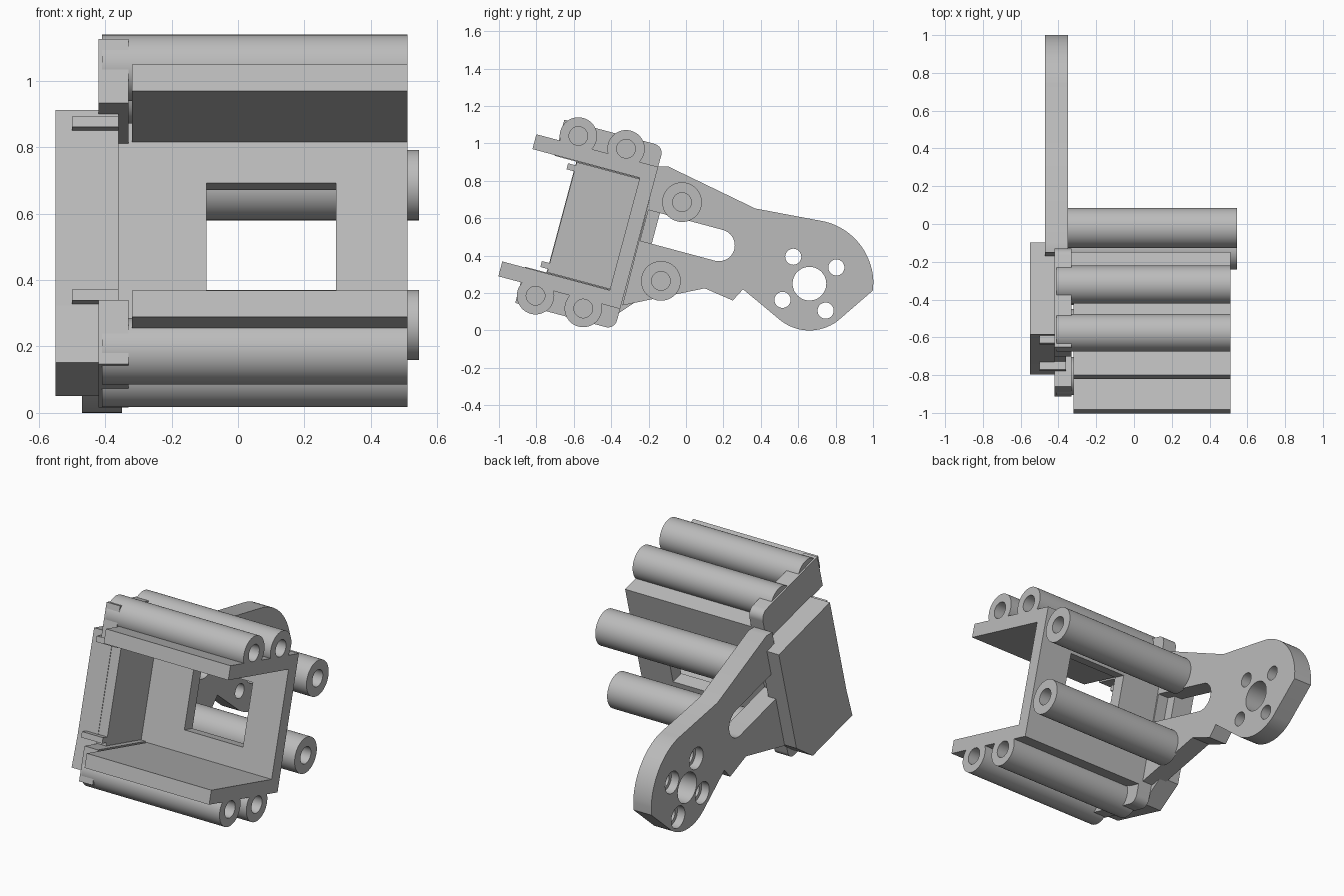
import bpy, bmesh
from math import sin, cos, pi, radians

cube = bpy.data.objects.get("Cube")
if cube:
    bpy.data.objects.remove(cube, do_unlink=True)

grey = bpy.data.materials.new("light grey plastic")
grey.use_nodes = True
GREY = (0.5, 0.5, 0.5, 1)
grey.diffuse_color = GREY
grey.node_tree.nodes["Principled BSDF"].inputs["Base Color"].default_value = GREY

TILT = radians(15)
MID = 0.413  # middle height of the tilted bracket


def tilted(points):
    """Bracket coordinates (depth, height) to world (y, z)."""
    return [(a * cos(TILT) + b * sin(TILT), b * cos(TILT) - a * sin(TILT)) for a, b in points]


def mirrored(points):
    return [(a, 2 * MID - b) for a, b in points]


def rect(a0, a1, b0, b1):
    return [(a0, b0), (a1, b0), (a1, b1), (a0, b1)]


def arc(cy, cz, r, start, end, steps):
    angles = [radians(start + (end - start) * i / steps) for i in range(steps + 1)]
    return [(cy + r * cos(t), cz + r * sin(t)) for t in angles]


def circle(cy, cz, r):
    return arc(cy, cz, r, 0, 360, 48)[:-1]


def prism(name, profile, x0, x1):
    """Extrude a (y, z) profile along x."""
    bm = bmesh.new()
    face = bm.faces.new([bm.verts.new((x0, y, z)) for y, z in profile])
    grown = bmesh.ops.extrude_face_region(bm, geom=[face])["geom"]
    moved = [v for v in grown if isinstance(v, bmesh.types.BMVert)]
    bmesh.ops.translate(bm, verts=moved, vec=(x1 - x0, 0, 0))
    bmesh.ops.recalc_face_normals(bm, faces=bm.faces)
    mesh = bpy.data.meshes.new(name)
    bm.to_mesh(mesh)
    bm.free()
    mesh.materials.append(grey)
    obj = bpy.data.objects.new(name, mesh)
    bpy.context.collection.objects.link(obj)
    return obj


def select(obj):
    bpy.ops.object.select_all(action="DESELECT")
    obj.select_set(True)
    bpy.context.view_layer.objects.active = obj


def cut(obj, profile, x0, x1):
    cutter = prism("cutter", profile, x0, x1)
    cutter.hide_render = True
    mod = obj.modifiers.new("cut", "BOOLEAN")
    mod.operation = "DIFFERENCE"
    mod.solver = "EXACT"
    mod.object = cutter
    select(obj)
    bpy.ops.object.modifier_apply(modifier=mod.name)
    bpy.data.objects.remove(cutter, do_unlink=True)


def smooth(obj):
    select(obj)
    bpy.ops.object.shade_smooth_by_angle(angle=radians(30))


def tube(name, centre, r, x0, x1):
    y, z = tilted([centre])[0]
    obj = prism(name, circle(y, z, r), x0, x1)
    cut(obj, circle(y, z, 0.05), x0 + 0.05, x1 + 0.1)
    smooth(obj)


# Back wall with its window
wall = prism("back_wall", tilted(rect(-0.45, -0.37, 0.02, 0.806)), -0.42, 0.51)
cut(wall, tilted(rect(-0.6, -0.2, 0.23, 0.596)), -0.095, 0.295)

# Upper and lower halves: plate, end plate and two tubes each
plate = rect(-1.044, -0.45, 0.724, 0.806)
end_plate = [(-0.92, 0.72), (-0.37, 0.72)] + arc(-0.42, 0.87, 0.05, 0, 90, 8) + [(-0.92, 0.92)]
for side, flip in (("upper", list), ("lower", mirrored)):
    prism(side + "_plate", tilted(flip(plate)), -0.32, 0.51)
    smooth(prism(side + "_end_plate", tilted(flip(end_plate)), -0.42, -0.33))
    for place, depth in (("front", -0.825), ("rear", -0.561)):
        centre = flip([(depth, 0.855)])[0]
        tube(side + "_" + place + "_tube", centre, 0.1, -0.41, 0.51)
    prism(side + "_lip", tilted(flip(rect(-0.84, -0.78, 0.667, 0.7))), -0.5, -0.36)

# Side housing and its inner block
housing = [(-0.81, -0.06), (-0.42, -0.06), (-0.297, 0.08), (-0.297, 0.73), (-0.8, 0.73), (-0.8, 0.12)]
prism("side_housing", tilted(housing), -0.55, -0.42)
prism("inner_block", tilted(rect(-0.797, -0.44, 0.108, 0.718)), -0.43, -0.36)

# Mounting arm with round end
HUB = (0.66, 0.25)
outline = [(-0.34, 0.134), (0.10, 0.225), (0.25, 0.16), (0.305, 0.22)]
outline += arc(*HUB, 0.25, 232, 307, 16)
outline += [(1.0, 0.214)] + arc(*HUB, 0.342, 2, 76, 20)
outline += [(0.37, 0.652), (-0.096, 0.877), (-0.15, 0.877)]
arm = prism("mounting_arm", outline, -0.47, -0.35)
slot = [(-0.36, 0.4)] + arc(0.052, 0.485, 0.085, -90, 90, 24) + [(-0.36, 0.57)]
cut(arm, tilted(slot), -0.6, -0.2)
cut(arm, circle(*HUB, 0.09), -0.6, -0.2)
for i in range(4):
    t = radians(31 + 90 * i)
    y, z = HUB[0] + 0.168 * cos(t), HUB[1] + 0.168 * sin(t)
    cut(arm, circle(y, z, 0.043), -0.6, -0.2)
    cut(arm, circle(y, z, 0.065), -0.6, -0.42)
smooth(arm)

# Rear tubes beside the arm
tube("upper_back_tube", (-0.198, 0.657), 0.106, -0.36, 0.545)
tube("lower_back_tube", (-0.198, 0.221), 0.106, -0.36, 0.545)
